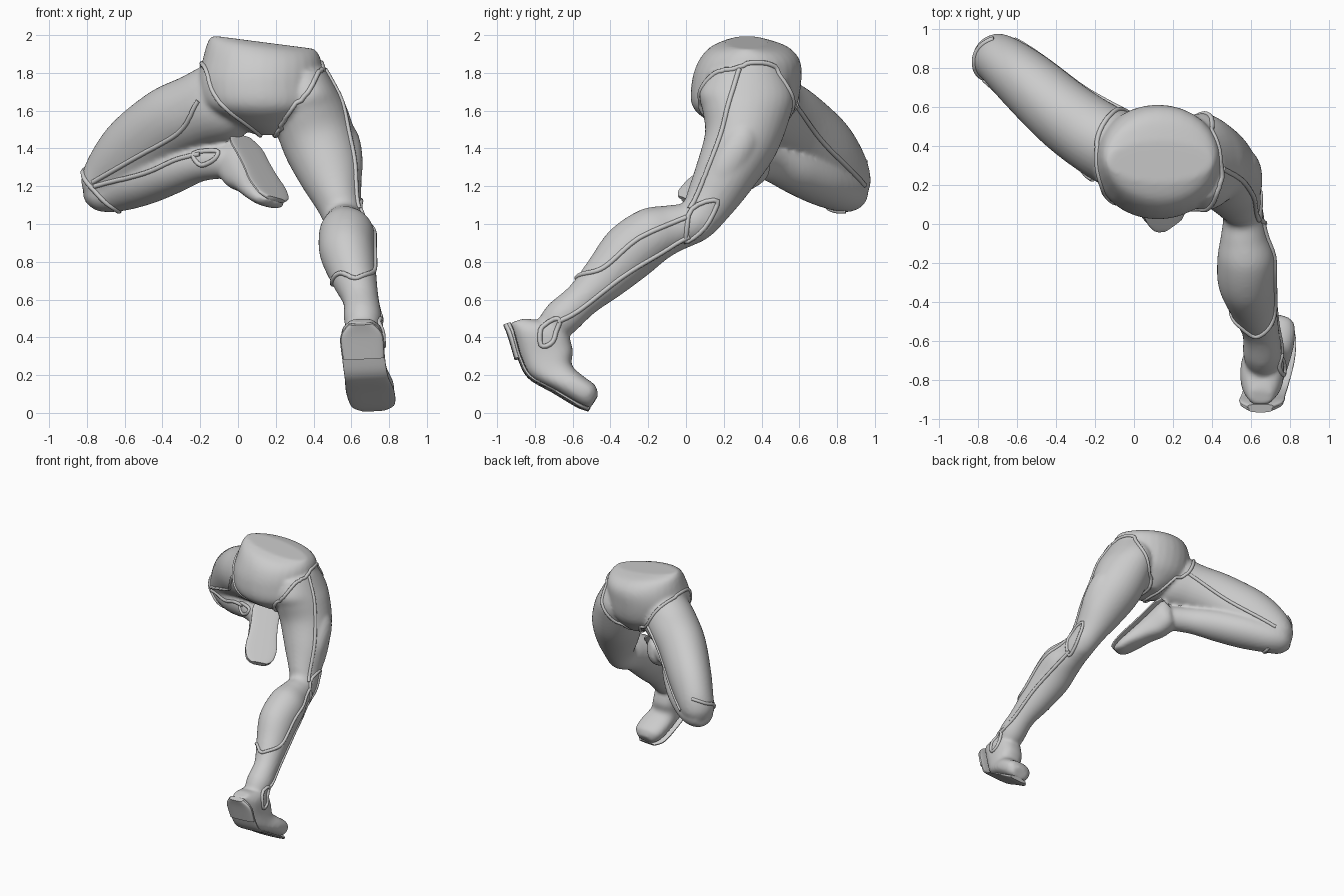
import bpy, bmesh, math
from mathutils import Vector as V
from mathutils.bvhtree import BVHTree

if "Cube" in bpy.data.objects:
    bpy.data.objects.remove(bpy.data.objects["Cube"])


def spline(rows, steps, closed=False):
    """Catmull-Rom through rows of numbers."""
    n, out = len(rows), []
    get = (lambda i: rows[i % n]) if closed else (lambda i: rows[max(0, min(n - 1, i))])
    for i in range(n if closed else n - 1):
        p = [get(i + k) for k in (-1, 0, 1, 2)]
        for s in range(steps):
            t = s / steps
            out.append([0.5 * (2 * b + (c - a) * t + (2 * a - 5 * b + 4 * c - d) * t * t
                               + (3 * b - a - 3 * c + d) * t ** 3) for a, b, c, d in zip(*p)])
    if not closed:
        out.append(list(rows[-1]))
    return out


def loft(bm, sections, power=1.0, ring=32):
    """Skin through (centre, half-width vector, half-depth vector) sections."""
    prev = None
    for r in spline([[*c, *a, *b] for c, a, b in sections], 6):
        c, a, b = V(r[:3]), V(r[3:6]), V(r[6:])
        cur = []
        for k in range(ring):
            t = 2 * math.pi * k / ring
            co, si = math.cos(t), math.sin(t)
            cur.append(bm.verts.new(c + a * math.copysign(abs(co) ** power, co)
                                    + b * math.copysign(abs(si) ** power, si)))
        if prev:
            for k in range(ring):
                j = (k + 1) % ring
                bm.faces.new((prev[k], prev[j], cur[j], cur[k]))
        else:
            bm.faces.new(cur[::-1])
        prev = cur
    bm.faces.new(prev)


def limb(bm, rows, side, power=1.0):
    """Rows of x, y, z, half width, half depth; sections square to the path."""
    pts, secs = [V(r[:3]) for r in rows], []
    for i, r in enumerate(rows):
        t = (pts[min(i + 1, len(rows) - 1)] - pts[max(i - 1, 0)]).normalized()
        a = V(side)
        a = (a - t * a.dot(t)).normalized()
        secs.append((pts[i], a * r[3], t.cross(a) * r[4]))
    loft(bm, secs, power)


def finish(name, bm):
    bmesh.ops.recalc_face_normals(bm, faces=bm.faces)
    me = bpy.data.meshes.new(name)
    bm.to_mesh(me)
    bm.free()
    ob = bpy.data.objects.new(name, me)
    bpy.context.collection.objects.link(ob)
    return ob


def smooth(ob):
    bpy.ops.object.select_all(action='DESELECT')
    ob.select_set(True)
    bpy.context.view_layer.objects.active = ob
    bpy.ops.object.shade_smooth_by_angle(angle=math.radians(40))


body = bmesh.new()

# hips with a tilted, gently domed waist
loft(body, [(V(c), V((w, 0, -w * k)), V((0, d, 0))) for c, w, d, k in [
    ((.135, .32, 1.962), .27, .11, .13), ((.135, .335, 1.93), .295, .21, .12),
    ((.13, .335, 1.86), .315, .27, .06), ((.12, .32, 1.75), .33, .29, 0),
    ((.13, .31, 1.62), .31, .275, 0),
    ((.15, .33, 1.53), .19, .19, 0), ((.17, .35, 1.47), .07, .1, 0)]])

# straight leg
limb(body, [(.33, .32, 1.8, .13, .2), (.355, .32, 1.68, .17, .25), (.385, .315, 1.57, .195, .23),
            (.435, .285, 1.42, .195, .195), (.495, .2, 1.25, .165, .16), (.535, .12, 1.11, .12, .13),
            (.56, .05, 1.02, .105, .115), (.565, -.06, .98, .12, .125), (.575, -.17, .945, .147, .148),
            (.58, -.3, .85, .147, .155), (.615, -.43, .715, .12, .125), (.65, -.55, .6, .095, .097),
            (.66, -.66, .5, .1, .1), (.66, -.73, .43, .08, .08)], (1, .1, .2))
# kneecap
limb(body, [(.57, .17, 1.13, .03, .03), (.575, .13, 1.05, .075, .06),
            (.575, .06, .96, .07, .06), (.58, -.02, .91, .02, .03)], (1, .1, .2))

# bent leg: thigh and folded shin
wide = (.63, .77, 0)
limb(body, [(.03, .34, 1.7, .16, .18), (-.08, .38, 1.65, .195, .215), (-.22, .46, 1.595, .19, .2),
            (-.37, .57, 1.525, .18, .2), (-.55, .73, 1.385, .162, .195), (-.67, .83, 1.26, .138, .16),
            (-.725, .865, 1.18, .118, .115), (-.74, .88, 1.12, .06, .06)], wide)
limb(body, [(-.79, .91, 1.15, .05, .05), (-.74, .87, 1.16, .11, .095), (-.64, .82, 1.18, .125, .115),
            (-.5, .71, 1.225, .14, .125), (-.35, .58, 1.28, .13, .12), (-.2, .45, 1.325, .1, .1),
            (-.05, .355, 1.335, .088, .09), (.02, .31, 1.345, .07, .07)], wide)

# outer swelling on the straight thigh
limb(body, [(.5, .34, 1.6, .03, .03), (.56, .3, 1.45, .08, .09), (.6, .2, 1.28, .06, .08),
            (.6, .12, 1.14, .02, .02)], (1, .1, .2))

# boots: rows of sole point, instep point, half width
stand = [(V((x, y, z)), V((x, u, v)), w) for x, y, z, u, v, w in [
    (.65, -.935, .475, -.85, .5, .06), (.655, -.91, .41, -.66, .46, .108),
    (.665, -.875, .29, -.6, .34, .108), (.68, -.82, .19, -.605, .255, .11),
    (.70, -.69, .115, -.545, .195, .122), (.715, -.57, .045, -.48, .145, .11),
    (.72, -.51, .022, -.465, .09, .065)]]
d = V((.34, -.7, -.62)).normalized()
across = V(wide)
across = (across - d * across.dot(d)).normalized()
n = d.cross(across)
heel = V((.02, .37, 1.475))
bent = [(heel + d * u - n * .015, heel + d * u - n * h, w) for u, h, w in [
    (.01, .13, .06), (.08, .22, .1), (.19, .22, .1), (.3, .17, .104),
    (.41, .13, .116), (.5, .095, .098), (.54, .06, .055)]]
for name, rows, side in (("straight", stand, V((1, 0, .05))), ("bent", bent, across)):
    loft(body, [((p + q) / 2, side * w, (q - p) / 2) for p, q, w in rows], .8)
    # sole plate, with a heel block on the straight leg
    sole = bmesh.new()
    out = [(p - q).normalized() for p, q, w in rows]
    loft(sole, [(p + o * .004, side * (w + .005), o * .012)
                for (p, q, w), o in zip(rows, out)], .6)
    if name == "straight":
        loft(sole, [(p + o * .014, side * w, o * .02)
                    for (p, q, w), o in zip(rows[:3], out)], .6)
    smooth(finish(name + "_leg_boot_sole", sole))

# fuse into one skin
raw = finish("raw_body", body)
m = raw.modifiers.new("fuse", 'REMESH')
m.mode, m.voxel_size = 'VOXEL', .013
m = raw.modifiers.new("soften", 'SMOOTH')
m.factor, m.iterations = .5, 7
dg = bpy.context.evaluated_depsgraph_get()
skin = bpy.data.objects.new("hips_and_legs", bpy.data.meshes.new_from_object(raw.evaluated_get(dg)))
bpy.context.collection.objects.link(skin)
bpy.data.objects.remove(raw)
smooth(skin)
tree = BVHTree.FromPolygons([v.co for v in skin.data.vertices],
                            [p.vertices[:] for p in skin.data.polygons])


def piping(name, pts, closed=False, steps=10, r=.013):
    """Raised cord snapped onto the skin."""
    cu = bpy.data.curves.new(name, 'CURVE')
    cu.dimensions, cu.bevel_depth, cu.bevel_resolution, cu.use_fill_caps = '3D', r, 2, True
    path = [tree.find_nearest(V(p))[0] for p in spline(pts, steps, closed)]
    s = cu.splines.new('POLY')
    s.points.add(len(path) - 1)
    for q, p in zip(s.points, path):
        q.co = (*p, 1)
    s.use_cyclic_u = closed
    bpy.context.collection.objects.link(bpy.data.objects.new(name, cu))


# leg openings
piping("straight_leg_opening", [(.45, .1, 1.82), (.33, .04, 1.65), (.22, .17, 1.49), (.2, .4, 1.47),
       (.3, .58, 1.56), (.4, .58, 1.7), (.44, .5, 1.84), (.48, .3, 1.86)], True)
piping("bent_leg_opening", [(-.2, .2, 1.83), (-.17, .1, 1.7), (-.05, .1, 1.57), (.1, .25, 1.47),
       (.1, .45, 1.47), (-.02, .62, 1.62), (-.12, .58, 1.78), (-.2, .42, 1.85)], True)
# straight leg seams
piping("straight_thigh_seam", [(.5, .28, 1.85), (.6, .18, 1.5), (.66, .07, 1.25), (.64, .02, 1.08)])
piping("straight_knee_patch", [(.65, .03, 1.08), (.66, .17, 1.12), (.65, .1, .98), (.65, 0, .9)],
       True, 4)
piping("straight_calf_seam", [(.65, 0, 1.03), (.7, -.25, .92), (.72, -.45, .76), (.63, -.6, .73),
       (.52, -.55, .75), (.5, -.42, .68)])
piping("straight_shin_seam", [(.66, .02, .93), (.7, -.3, .75), (.75, -.55, .55), (.78, -.68, .48)])
piping("straight_ankle_patch", [(.8, -.76, .48), (.8, -.67, .49), (.8, -.7, .38), (.8, -.77, .36)],
       True, 4)
# bent leg seams
piping("bent_thigh_seam", [(-.2, .25, 1.65), (-.3, .34, 1.5), (-.53, .53, 1.36), (-.77, .74, 1.22)])
piping("bent_back_seam", [(-.04, .62, 1.62), (-.3, .74, 1.42), (-.6, .97, 1.2)])
piping("bent_shin_seam", [(-.76, .74, 1.2), (-.5, .52, 1.27), (-.33, .42, 1.34), (-.2, .35, 1.37)])
piping("bent_ankle_patch", [(-.24, .36, 1.38), (-.13, .28, 1.41), (-.13, .28, 1.35), (-.2, .33, 1.31)],
       True, 4)
piping("bent_knee_band", [(-.72, .95, 1.33), (-.82, .9, 1.3), (-.84, .8, 1.26), (-.77, .74, 1.18),
       (-.66, .75, 1.07), (-.62, .85, 1.03)])
